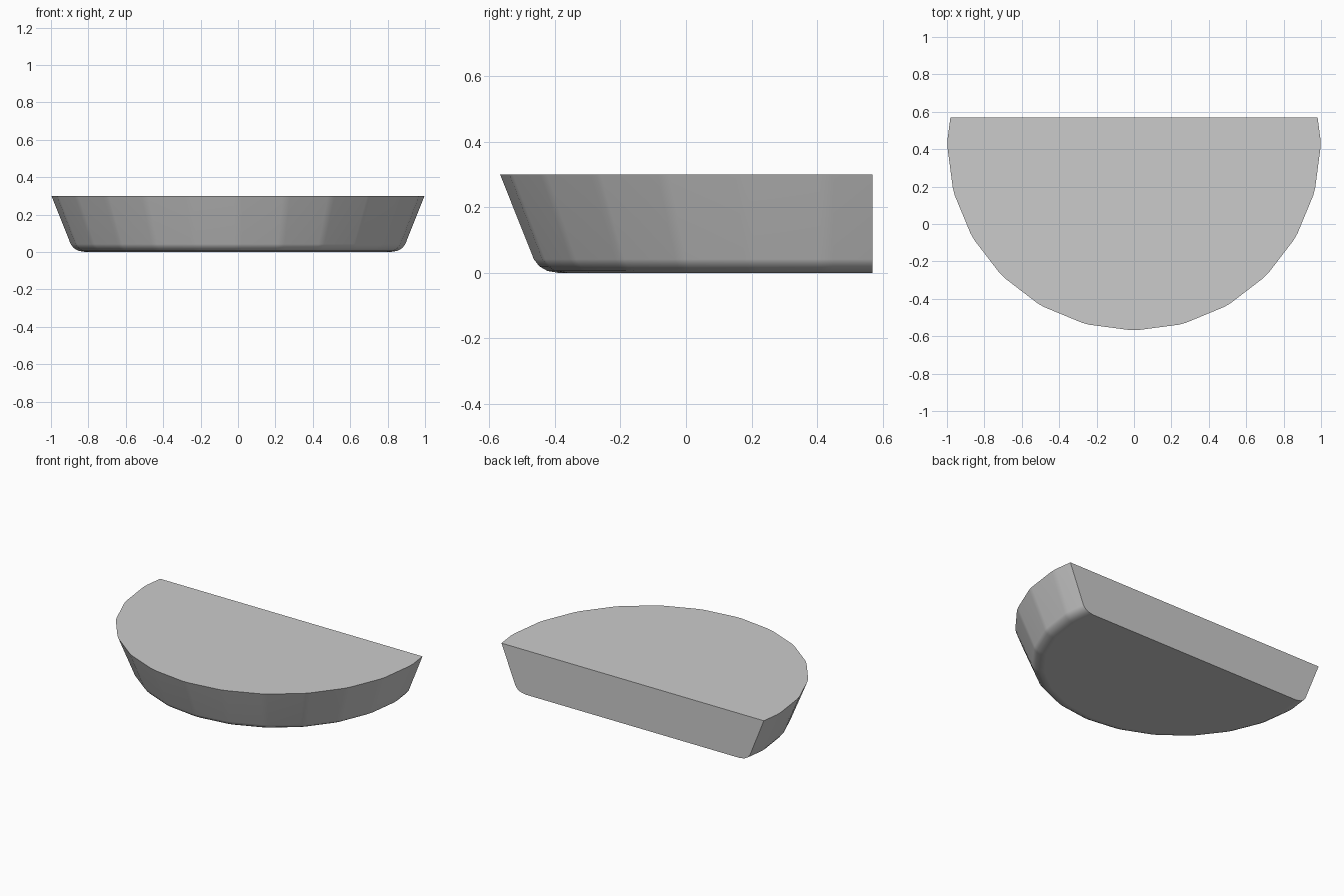
import bpy, bmesh, math
from mathutils import Vector

if "Cube" in bpy.data.objects:
    bpy.data.objects.remove(bpy.data.objects["Cube"])

SIDES = 24
CENTRE_Y = 0.43
BACK_Y = 0.57
SOFT = 0.08  # share of each facet given to its softened corner

# Radius and height from the rounded base up to the rim
PROFILE = [(0.82, 0.0), (0.855, 0.006), (0.88, 0.02), (0.897, 0.042), (1.0, 0.3)]


def corner(i, r, z):
    a = 2 * math.pi * i / SIDES - math.pi / 2
    return Vector((r * math.cos(a), CENTRE_Y + r * math.sin(a), z))


def ring(bm, r, z):
    verts = []
    for i in range(SIDES):
        a, b = corner(i, r, z), corner(i + 1, r, z)
        verts += [bm.verts.new(a.lerp(b, t)) for t in (SOFT, 1 - SOFT)]
    return verts


# Tapered, many-sided round body
bm = bmesh.new()
rings = [ring(bm, r, z) for r, z in PROFILE]
n = len(rings[0])
for low, high in zip(rings, rings[1:]):
    for i in range(n):
        j = (i + 1) % n
        bm.faces.new((low[i], low[j], high[j], high[i]))
bm.faces.new(rings[0][::-1])
bm.faces.new(rings[-1])

# Slice off the back and close it with a flat wall
cut = bmesh.ops.bisect_plane(
    bm, geom=bm.verts[:] + bm.edges[:] + bm.faces[:],
    plane_co=(0, BACK_Y, 0), plane_no=(0, 1, 0), clear_outer=True)
rim = [e for e in cut["geom_cut"] if isinstance(e, bmesh.types.BMEdge)]
bmesh.ops.contextual_create(bm, geom=rim)
bmesh.ops.recalc_face_normals(bm, faces=bm.faces[:])

mesh = bpy.data.meshes.new("half_round_body")
bm.to_mesh(mesh)
bm.free()
body = bpy.data.objects.new("half_round_body", mesh)
bpy.context.collection.objects.link(body)

# Soft facet corners, crisp rim and back edges
bpy.context.view_layer.objects.active = body
body.select_set(True)
bpy.ops.object.shade_smooth_by_angle(angle=math.radians(35))
weighted = body.modifiers.new("weighted_normals", 'WEIGHTED_NORMAL')
weighted.keep_sharp = True
